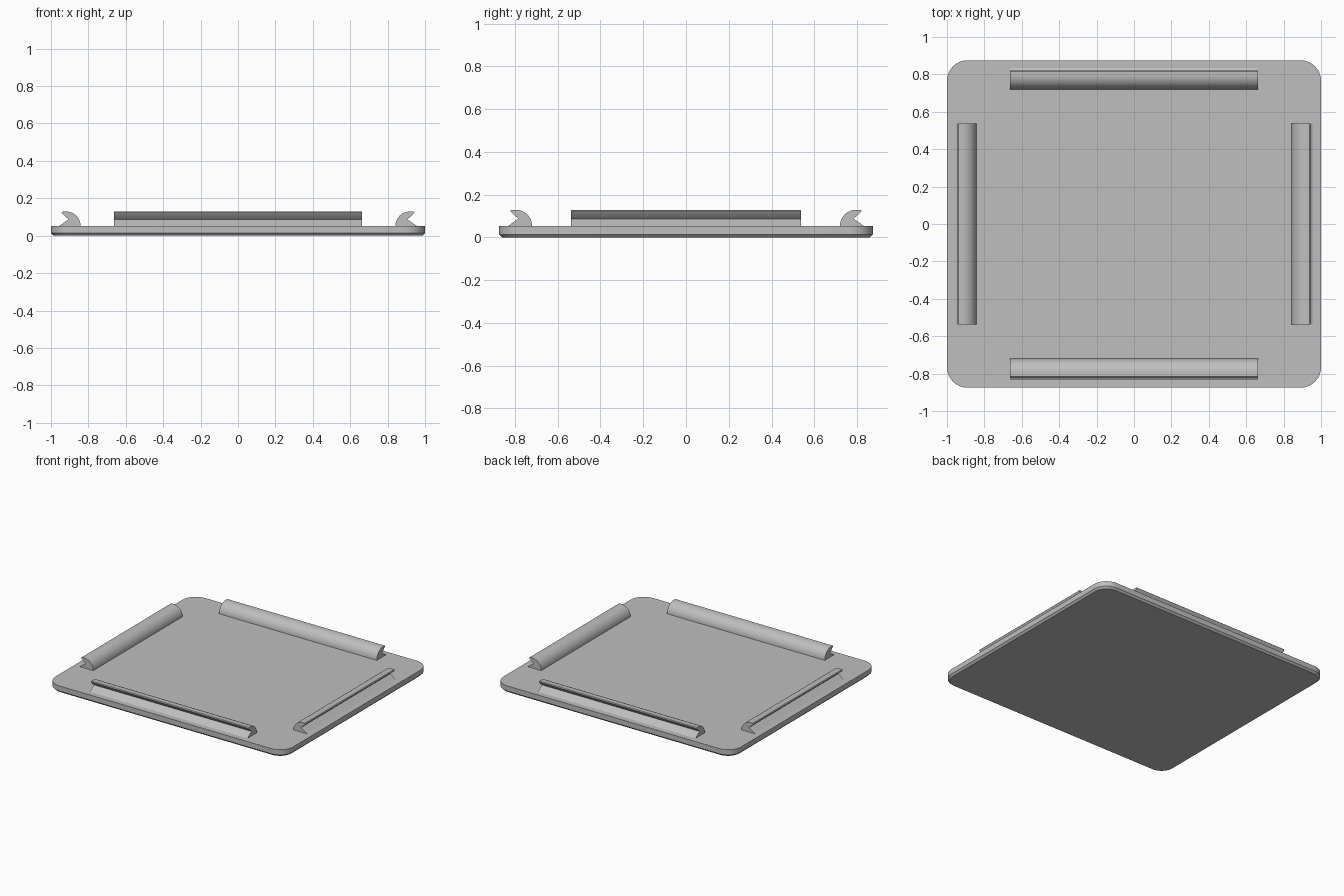
import bpy, bmesh, math
from mathutils import Vector, Matrix

cube = bpy.data.objects.get("Cube")
if cube:
    bpy.data.objects.remove(cube, do_unlink=True)

grey = bpy.data.materials.new("light grey")
grey.use_nodes = True
colour = (0.52, 0.52, 0.52, 1)
grey.diffuse_color = colour
grey.node_tree.nodes["Principled BSDF"].inputs["Base Color"].default_value = colour

HALF_X, HALF_Y, THICK = 1.0, 0.875, 0.053
CORNER, CHAMFER = 0.11, 0.014


def finish(name, bm):
    """Turn a bmesh into a smooth-shaded object with crisp edges."""
    bmesh.ops.recalc_face_normals(bm, faces=bm.faces)
    mesh = bpy.data.meshes.new(name)
    bm.to_mesh(mesh)
    bm.free()
    mesh.materials.append(grey)
    obj = bpy.data.objects.new(name, mesh)
    bpy.context.collection.objects.link(obj)
    bpy.ops.object.select_all(action="DESELECT")
    obj.select_set(True)
    bpy.context.view_layer.objects.active = obj
    bpy.ops.object.shade_smooth_by_angle(angle=math.radians(30))
    return obj


def loft(name, rings):
    """Skin matching closed rings and cap both ends."""
    bm = bmesh.new()
    loops = [[bm.verts.new(p) for p in ring] for ring in rings]
    for a, b in zip(loops, loops[1:]):
        for i in range(len(a)):
            j = (i + 1) % len(a)
            bm.faces.new((a[i], a[j], b[j], b[i]))
    bm.faces.new(loops[0])
    bm.faces.new(loops[-1])
    return finish(name, bm)


def rounded_outline(inset, z, steps=12):
    points = []
    for quarter, (sx, sy) in enumerate([(1, 1), (-1, 1), (-1, -1), (1, -1)]):
        for k in range(steps + 1):
            a = math.pi / 2 * (quarter + k / steps)
            points.append((sx * (HALF_X - CORNER) + (CORNER - inset) * math.cos(a),
                           sy * (HALF_Y - CORNER) + (CORNER - inset) * math.sin(a), z))
    return points


# Base plate with rounded corners and a chamfered lower rim
loft("base_plate", [rounded_outline(CHAMFER, 0), rounded_outline(0, CHAMFER),
                    rounded_outline(0, THICK)])

# Hook cross-section: rounded inner back, lip and V-shaped outer notch
R = 0.076
hook = [(R - R * math.cos(a), R * math.sin(a))
        for a in (math.pi / 2 * k / 12 for k in range(13))]
hook += [(0.096, 0.076), (0.101, 0.071), (0.099, 0.066), (0.064, 0.034), (0.113, 0)]


def clip(name, angle, start, half_length):
    """Extrude the hook along one side of the plate, opening outward."""
    turn = Matrix.Rotation(math.radians(angle), 3, "Z")
    loft(name, [[turn @ Vector((start + d, y, THICK + h)) for d, h in hook]
                for y in (-half_length, half_length)])


# Four edge clips
for name, angle, start, half_length in [
        ("left_clip", 0, 0.842, 0.537), ("back_clip", 90, 0.72, 0.663),
        ("right_clip", 180, 0.842, 0.537), ("front_clip", 270, 0.72, 0.663)]:
    clip(name, angle, start, half_length)
